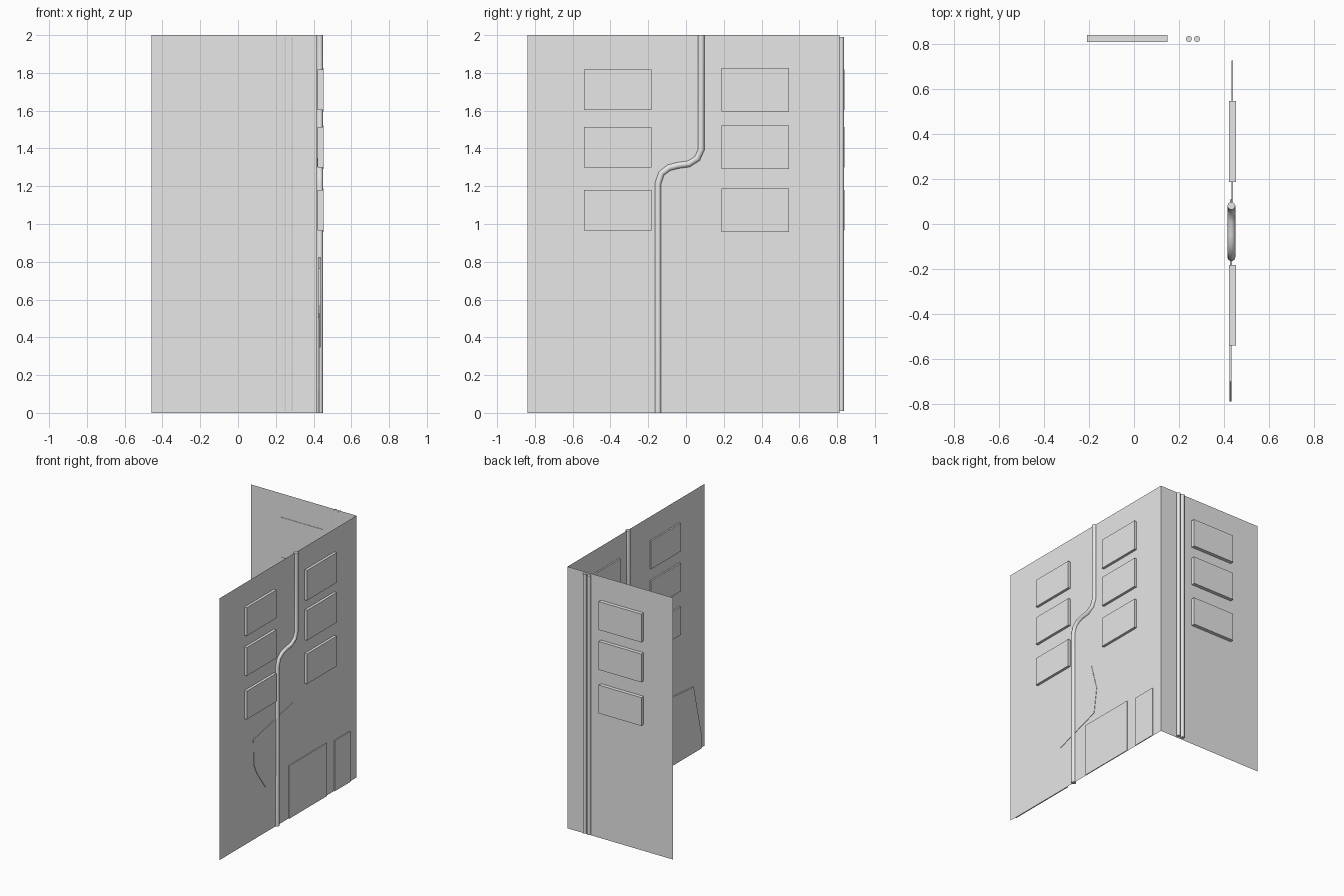
import bpy
import bmesh
from math import radians

cube = bpy.data.objects.get("Cube")
if cube:
    bpy.data.objects.remove(cube, do_unlink=True)

grey = bpy.data.materials.new("plain_grey")
grey.use_nodes = True
colour = (0.8, 0.8, 0.8, 1)
grey.diffuse_color = colour
grey.node_tree.nodes["Principled BSDF"].inputs["Base Color"].default_value = colour

WALL_X, WALL_Y = 0.433, 0.812


def finish(name, bm):
    mesh = bpy.data.meshes.new(name)
    bm.normal_update()
    bm.to_mesh(mesh)
    bm.free()
    mesh.materials.append(grey)
    obj = bpy.data.objects.new(name, mesh)
    bpy.context.collection.objects.link(obj)
    return obj


def box(name, xs, ys, zs):
    bm = bmesh.new()
    bmesh.ops.create_cube(bm, size=1)
    for v in bm.verts:
        v.co = [r[0] if c < 0 else r[1] for c, r in zip(v.co, (xs, ys, zs))]
    return finish(name, bm)


def patch(name, outline, x0, x1):
    """Thin slab with a (y, z) outline."""
    bm = bmesh.new()
    face = bm.faces.new([bm.verts.new((x0, y, z)) for y, z in outline])
    ext = bmesh.ops.extrude_face_region(bm, geom=[face])["geom"]
    for v in ext:
        if isinstance(v, bmesh.types.BMVert):
            v.co.x = x1
    bmesh.ops.recalc_face_normals(bm, faces=bm.faces)
    return finish(name, bm)


def smooth(obj):
    bpy.ops.object.select_all(action="DESELECT")
    obj.select_set(True)
    bpy.context.view_layer.objects.active = obj
    bpy.ops.object.shade_smooth_by_angle(angle=radians(40))


# Two sheet walls meeting at the back corner
bm = bmesh.new()
edge = [(WALL_X, -0.84), (WALL_X, WALL_Y), (-0.457, WALL_Y)]
low = [bm.verts.new((x, y, 0)) for x, y in edge]
high = [bm.verts.new((x, y, 2)) for x, y in edge]
for i in range(2):
    bm.faces.new((low[i], low[i + 1], high[i + 1], high[i]))
finish("walls", bm)

# Window panels: two columns on the side wall, one on the back wall
for row, z in enumerate((1.711, 1.406, 1.073), 1):
    box(f"side_window_front_{row}", (0.422, 0.453), (-0.54, -0.183), (z - 0.108, z + 0.108))
    box(f"side_window_back_{row}", (0.422, 0.453), (0.187, 0.546), (z - 0.115, z + 0.115))
    box(f"back_window_{row}", (-0.21, 0.15), (0.809, 0.84), (z - 0.108, z + 0.108))

# Doors
box("wide_door", (0.434, 0.44), (-0.01, 0.446), (0, 0.405))
box("narrow_door", (0.434, 0.44), (0.54, 0.727), (0, 0.387))

# Irregular wall patches
patch("middle_patch", [(-0.435, 0.765), (0.05, 0.87), (0.108, 0.66), (0.08, 0.47),
                       (-0.29, 0.347), (-0.395, 0.495), (-0.43, 0.57)], 0.426, 0.436)
patch("corner_patch", [(-0.79, 0), (-0.79, 0.12), (-0.7, 0.505), (-0.44, 0.525),
                       (-0.3, 0.36), (-0.22, 0)], 0.424, 0.4325)

# Twin straight pipes on the back wall
for name, x in (("inner_pipe", 0.244), ("outer_pipe", 0.28)):
    bpy.ops.mesh.primitive_cylinder_add(vertices=16, radius=0.0135, depth=1.98,
                                        location=(x, 0.823, 1))
    pipe = bpy.context.object
    pipe.name = name
    pipe.data.materials.append(grey)
    smooth(pipe)

# Bent drainpipe on the side wall
path = [(-0.148, 0), (-0.148, 1.215), (-0.13, 1.268), (-0.09, 1.298), (-0.045, 1.31),
        (0.015, 1.318), (0.06, 1.347), (0.081, 1.395), (0.081, 2)]
curve = bpy.data.curves.new("bent_pipe", "CURVE")
curve.dimensions = "3D"
curve.bevel_depth = 0.0175
curve.bevel_resolution = 3
curve.use_fill_caps = True
spline = curve.splines.new("POLY")
spline.points.add(len(path) - 1)
for point, (y, z) in zip(spline.points, path):
    point.co = (WALL_X, y, z, 1)
spline.use_smooth = True
curve.materials.append(grey)
bent = bpy.data.objects.new("bent_pipe", curve)
bpy.context.collection.objects.link(bent)
bpy.ops.object.select_all(action="DESELECT")
bent.select_set(True)
bpy.context.view_layer.objects.active = bent
bpy.ops.object.convert(target="MESH")
smooth(bpy.context.object)
